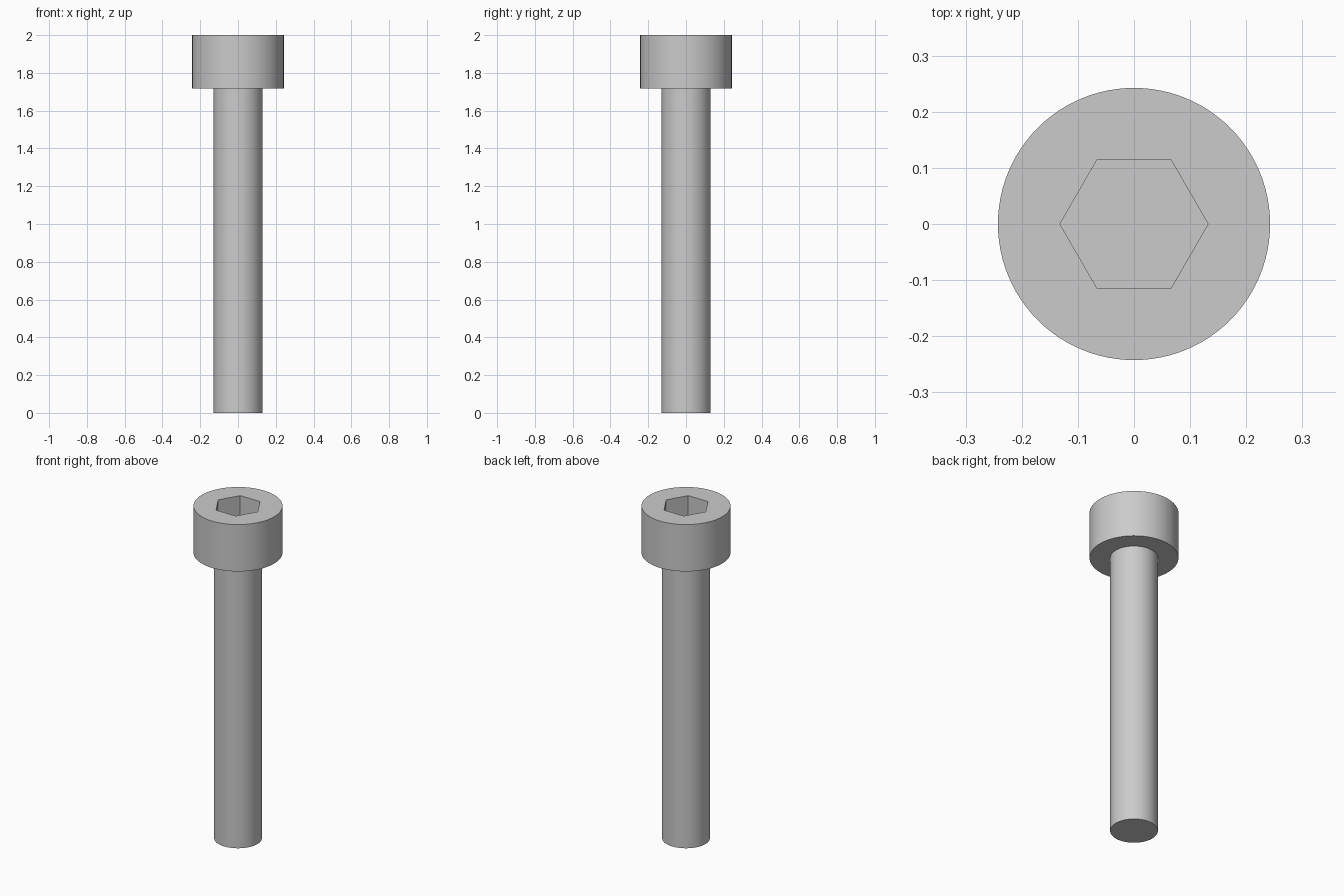
import bpy
import math

cube = bpy.data.objects.get("Cube")
if cube:
    bpy.data.objects.remove(cube, do_unlink=True)

HEAD_BASE, TOP = 1.718, 2.0
HEAD_RADIUS, SHAFT_RADIUS = 0.2425, 0.13
SOCKET_RADIUS, SOCKET_DEPTH = 0.132, 0.15
SEGMENTS = 96

steel = bpy.data.materials.new("grey_steel")
steel.use_nodes = True
grey = (0.6, 0.6, 0.6, 1.0)
steel.diffuse_color = grey
steel.node_tree.nodes["Principled BSDF"].inputs["Base Color"].default_value = grey


def prism(name, radius, bottom, top, sides, turn=0.0):
    """Upright prism or cylinder between two heights."""
    bpy.ops.mesh.primitive_cylinder_add(
        vertices=sides, radius=radius, depth=top - bottom,
        location=(0, 0, (bottom + top) / 2), rotation=(0, 0, turn))
    obj = bpy.context.object
    obj.name = name
    obj.data.materials.append(steel)
    return obj


def smooth(obj):
    bpy.ops.object.select_all(action="DESELECT")
    obj.select_set(True)
    bpy.context.view_layer.objects.active = obj
    bpy.ops.object.shade_smooth_by_angle(angle=math.radians(30))


# Shaft, running slightly into the head
shaft = prism("shaft", SHAFT_RADIUS, 0, HEAD_BASE + 0.04, SEGMENTS)
smooth(shaft)

# Head with a hexagonal socket, corners pointing along x
head = prism("head", HEAD_RADIUS, HEAD_BASE, TOP, SEGMENTS)
cutter = prism("socket_cutter", SOCKET_RADIUS, TOP - SOCKET_DEPTH, TOP + 0.1,
               6, math.radians(30))
cutter.hide_render = True
cut = head.modifiers.new("hex_socket", "BOOLEAN")
cut.operation = "DIFFERENCE"
cut.solver = "EXACT"
cut.object = cutter
bpy.context.view_layer.objects.active = head
bpy.ops.object.modifier_apply(modifier=cut.name)
bpy.data.objects.remove(cutter, do_unlink=True)
smooth(head)
